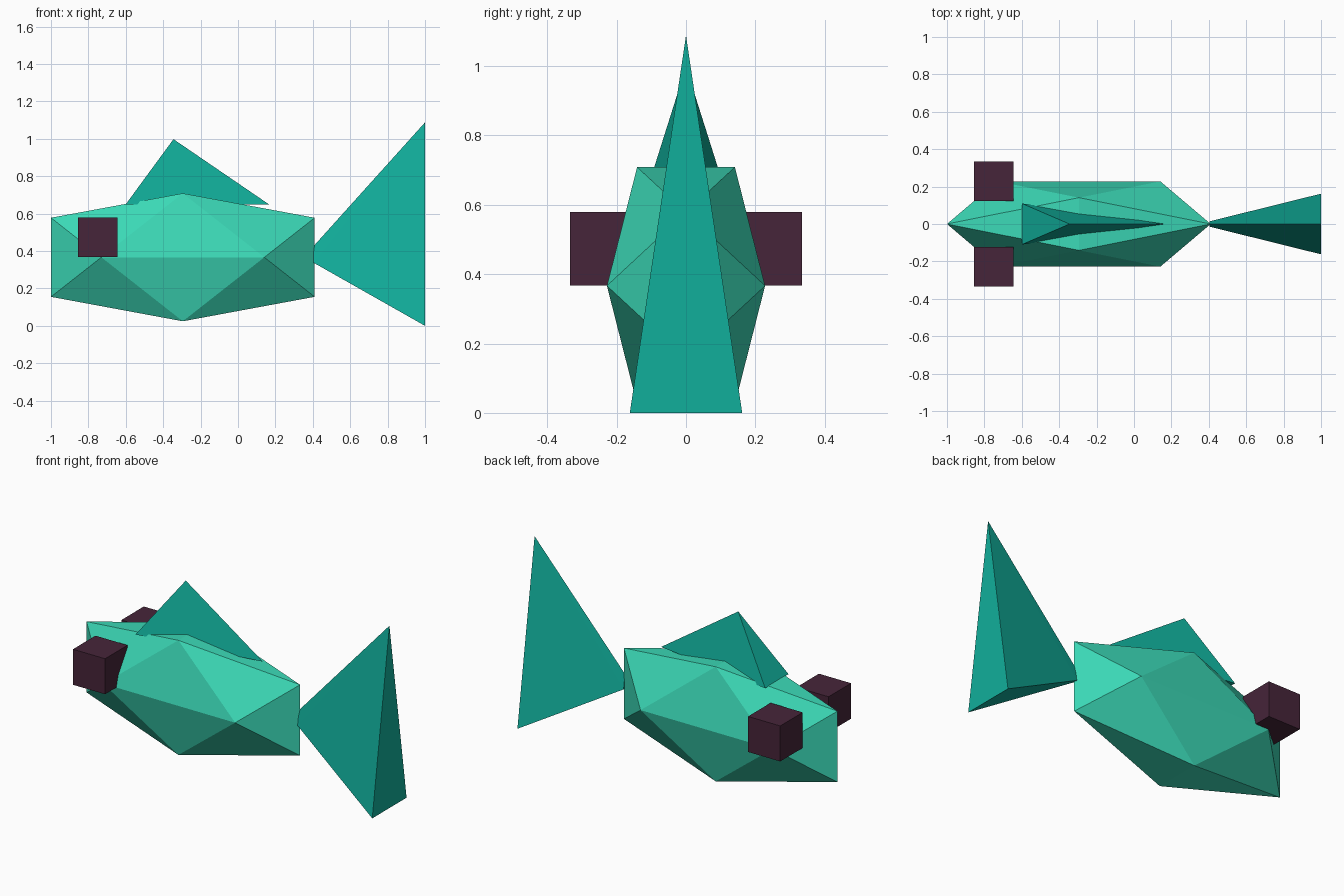
import bpy
import bmesh
from mathutils import Vector

cube = bpy.data.objects.get("Cube")
if cube:
    bpy.data.objects.remove(cube, do_unlink=True)


def material(name, rgb):
    mat = bpy.data.materials.new(name)
    mat.use_nodes = True
    mat.diffuse_color = (*rgb, 1)
    mat.node_tree.nodes["Principled BSDF"].inputs["Base Color"].default_value = (*rgb, 1)
    return mat


def hull(name, points, mat):
    """Flat-faced solid wrapped around a few corner points."""
    bm = bmesh.new()
    for p in points:
        bm.verts.new(p)
    bmesh.ops.convex_hull(bm, input=bm.verts)
    bmesh.ops.dissolve_limit(bm, angle_limit=0.001, verts=bm.verts, edges=bm.edges)
    bmesh.ops.recalc_face_normals(bm, faces=bm.faces)
    mesh = bpy.data.meshes.new(name)
    bm.to_mesh(mesh)
    bm.free()
    mesh.materials.append(mat)
    obj = bpy.data.objects.new(name, mesh)
    bpy.context.collection.objects.link(obj)
    return obj


body_green = material("body_green", (0.044, 0.69, 0.47))
fin_teal = material("fin_teal", (0.0056, 0.43, 0.33))
eye_plum = material("eye_plum", (0.061, 0.018, 0.041))

# Body: stretched icosahedron from three golden rectangles
centre = Vector((-0.295, 0, 0.3665))
long_r = Vector((0.705, 0.228, 0.342))
short_r = long_r / 1.618
corners = []
for a in (-1, 1):
    for b in (-1, 1):
        corners += [
            centre + Vector((a * long_r.x, 0, b * short_r.z)),
            centre + Vector((a * short_r.x, b * long_r.y, 0)),
            centre + Vector((0, a * short_r.y, b * long_r.z)),
        ]
hull("body", corners, body_green)

# Tail: three-sided cone with a tiny blunt tip
tail = []
for x, half, low, high in ((1, 0.162, 0, 1.088), (0.403, 0.014, 0.338, 0.425)):
    tail += [(x, -half, low), (x, half, low), (x, 0, high)]
hull("tail_fin", tail, fin_teal)

# Back fin: tetrahedron sunk into the top of the body
hull("back_fin", [(-0.6, -0.11, 0.65), (-0.6, 0.11, 0.65),
                  (0.165, 0, 0.65), (-0.345, 0, 0.998)], fin_teal)

# Block eyes
for name, side in (("right_eye", -1), ("left_eye", 1)):
    bpy.ops.mesh.primitive_cube_add(size=0.212, location=(-0.75, side * 0.228, 0.473))
    eye = bpy.context.object
    eye.name = name
    eye.data.materials.append(eye_plum)
